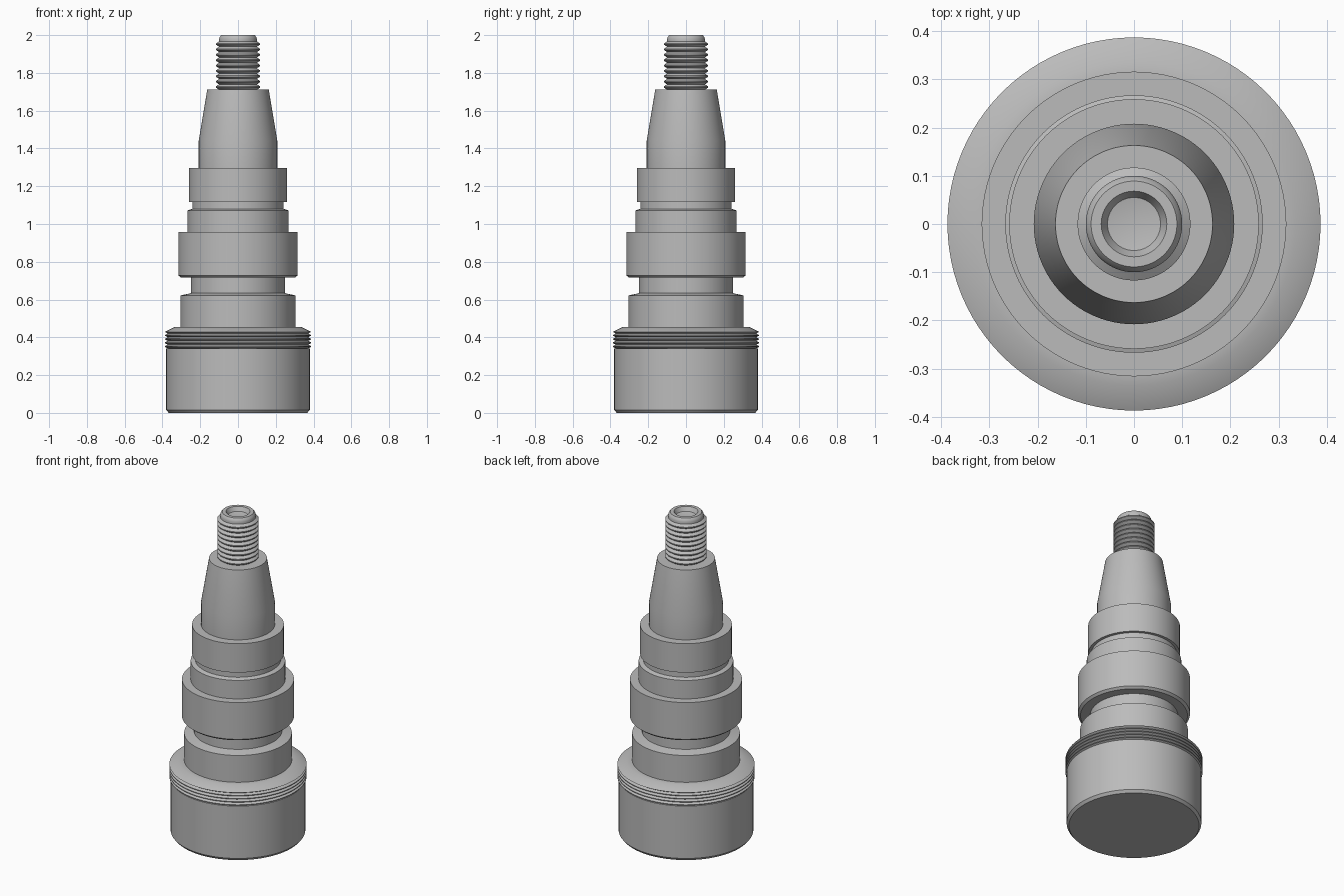
import bpy
import bmesh
import math

cube = bpy.data.objects.get("Cube")
if cube:
    bpy.data.objects.remove(cube, do_unlink=True)

SEGMENTS = 96

steel = bpy.data.materials.new("brushed grey steel")
steel.use_nodes = True
GREY = (0.5, 0.5, 0.5, 1.0)
steel.diffuse_color = GREY
steel.node_tree.nodes["Principled BSDF"].inputs["Base Color"].default_value = GREY


def lathe(name, profile):
    """Turn an upward (radius, height) profile around the z axis."""
    bm = bmesh.new()
    rings = []
    for k in range(SEGMENTS):
        a = 2 * math.pi * k / SEGMENTS
        rings.append([bm.verts.new((r * math.cos(a), r * math.sin(a), z))
                      for r, z in profile])
    for k in range(SEGMENTS):
        here, there = rings[k], rings[(k + 1) % SEGMENTS]
        for i in range(len(profile) - 1):
            bm.faces.new((here[i], there[i], there[i + 1], here[i + 1]))
    bmesh.ops.remove_doubles(bm, verts=bm.verts, dist=1e-5)
    mesh = bpy.data.meshes.new(name)
    bm.to_mesh(mesh)
    bm.free()
    mesh.materials.append(steel)
    obj = bpy.data.objects.new(name, mesh)
    bpy.context.collection.objects.link(obj)
    bpy.ops.object.select_all(action='DESELECT')
    obj.select_set(True)
    bpy.context.view_layer.objects.active = obj
    bpy.ops.object.shade_smooth_by_angle(angle=math.radians(30))
    return obj


def thread(bottom, top, root, crest, count):
    """Profile of evenly stacked ridges with narrow flat crests."""
    pitch = (top - bottom) / count
    points = []
    for i in range(count):
        z = bottom + i * pitch
        points += [(root, z), (crest, z + 0.4 * pitch), (crest, z + 0.6 * pitch)]
    return points + [(root, top)]


# Wide base with a chamfered foot
lathe("base_drum", [(0, 0), (0.367, 0), (0.38, 0.016), (0.38, 0.342), (0.372, 0.342)])
lathe("base_thread", thread(0.342, 0.42, 0.372, 0.387, 4))
lathe("base_shoulder", [(0.372, 0.42), (0.387, 0.429), (0.335, 0.455), (0.304, 0.455)])

# Stepped body
lathe("lower_collar", [(0.304, 0.455), (0.304, 0.622), (0.248, 0.634)])
lathe("lower_groove", [(0.248, 0.634), (0.248, 0.716)])
lathe("main_collar", [(0.248, 0.716), (0.302, 0.716), (0.316, 0.728),
                      (0.316, 0.957), (0.267, 0.957)])
lathe("middle_collar", [(0.267, 0.957), (0.267, 1.072), (0.242, 1.08)])
lathe("upper_groove", [(0.242, 1.08), (0.242, 1.117)])
lathe("upper_collar", [(0.242, 1.117), (0.259, 1.117), (0.259, 1.297), (0.208, 1.297)])

# Tapered nose
lathe("tapered_nose", [(0.208, 1.297), (0.208, 1.44), (0.163, 1.711), (0.1, 1.711)])

# Threaded stud with a rounded rim and a centre-drilled end
lathe("stud_thread", thread(1.711, 1.967, 0.1, 0.117, 9))
lathe("stud_tip", [(0.1, 1.967), (0.1, 1.98), (0.097, 1.99), (0.089, 2.0), (0.068, 2.0)])
lathe("centre_recess", [(0.068, 2.0), (0.055, 1.975), (0, 1.965)])
